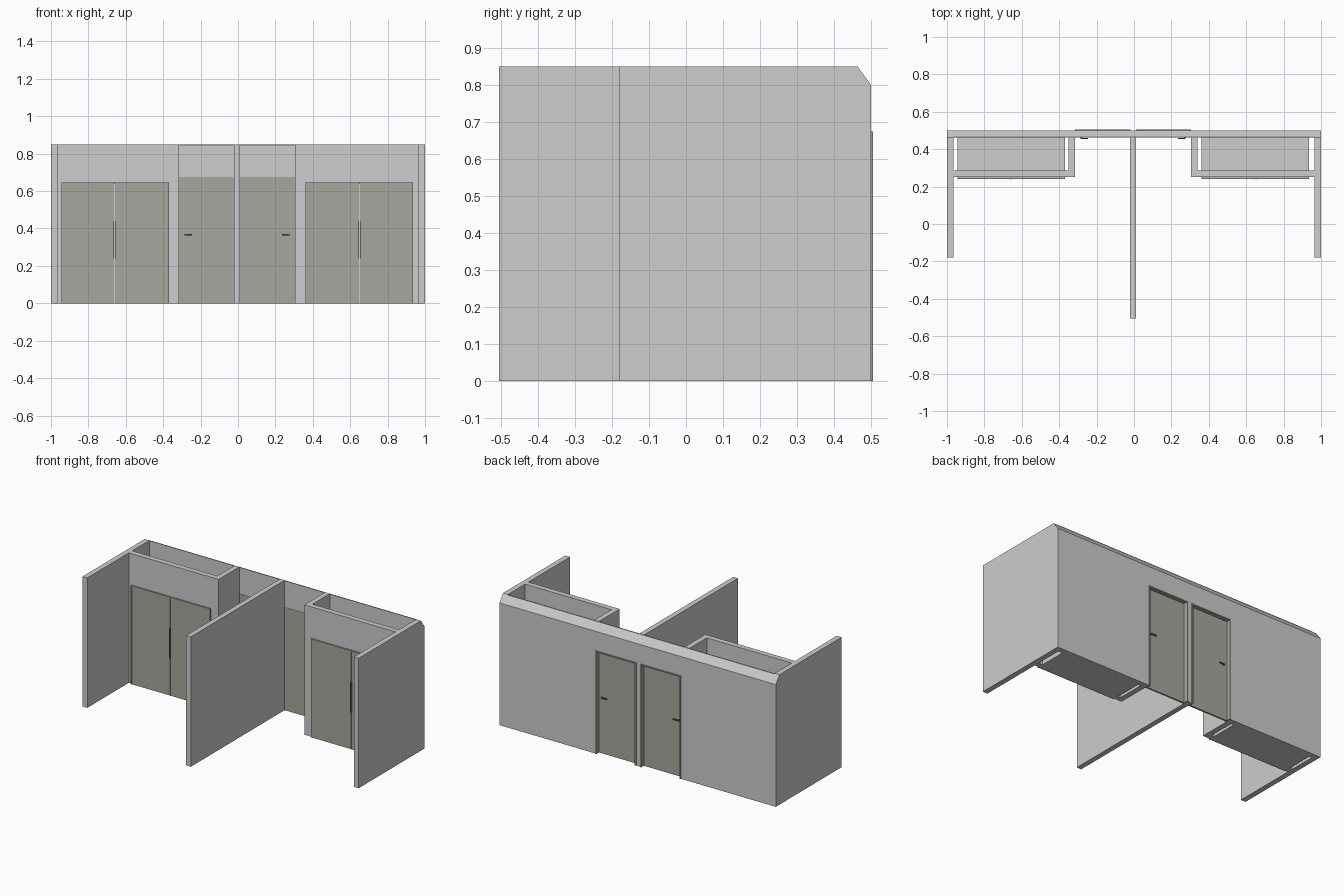
import bpy, bmesh

if "Cube" in bpy.data.objects:
    bpy.data.objects.remove(bpy.data.objects["Cube"])

H = 0.85          # wall height
AXIS = -0.005     # mirror line of the two rooms


def material(name, c):
    m = bpy.data.materials.new(name)
    m.diffuse_color = (*c, 1)
    m.use_nodes = True
    m.node_tree.nodes["Principled BSDF"].inputs["Base Color"].default_value = m.diffuse_color
    return m


WALL = material("wall grey", (0.61, 0.61, 0.61))
DOOR = material("door olive grey", (0.39, 0.39, 0.35))
METAL = material("handle dark grey", (0.10, 0.10, 0.09))


def prism(name, points, offset, mat):
    """Extrude a flat outline of 3D points by an offset vector."""
    bm = bmesh.new()
    face = bm.faces.new([bm.verts.new(p) for p in points])
    out = bmesh.ops.extrude_face_region(bm, geom=[face])
    verts = [g for g in out["geom"] if isinstance(g, bmesh.types.BMVert)]
    bmesh.ops.translate(bm, vec=offset, verts=verts)
    bmesh.ops.recalc_face_normals(bm, faces=bm.faces)
    me = bpy.data.meshes.new(name)
    bm.to_mesh(me)
    bm.free()
    me.materials.append(mat)
    ob = bpy.data.objects.new(name, me)
    bpy.context.collection.objects.link(ob)
    return ob


def box(name, x, y, z, mat):
    x, y, z = sorted(x), sorted(y), sorted(z)
    pts = [(x[0], y[0], z[0]), (x[1], y[0], z[0]), (x[1], y[1], z[0]), (x[0], y[1], z[0])]
    return prism(name, pts, (0, 0, z[1] - z[0]), mat)


def side_profile(name, y0, x0, x1):
    """Wall with the sloped top edge at the back."""
    pts = [(x0, y0, 0), (x0, 0.50, 0), (x0, 0.50, 0.80), (x0, 0.463, H), (x0, y0, H)]
    return prism(name, pts, (x1 - x0, 0, 0), WALL)


def frame(name, x, y, top, w, mat):
    """Door surround: one upside-down U outline in the xz plane."""
    a, b = sorted(x)
    pts = [(a, 0), (a, top), (b, top), (b, 0), (b - w, 0), (b - w, top - w), (a + w, top - w), (a + w, 0)]
    return prism(name, [(px, y[0], pz) for px, pz in pts], (0, y[1] - y[0], 0), mat)


# Main walls
back_wall = side_profile("back_wall", 0.465, -0.965, 0.965)
side_profile("left_wall", -0.18, -1.0, -0.965)
side_profile("right_wall", -0.18, 0.965, 1.0)
box("centre_wall", (-0.022, 0.012), (-0.505, 0.465), (0, H), WALL)

for side, s in (("left", -1), ("right", 1)):
    def X(*d):
        return [AXIS + s * v for v in d]

    # Closet partition, L-shaped in plan
    a, b = X(0.31, 0.345)
    e = s * 0.965
    plan = [(a, 0.25), (e, 0.25), (e, 0.285), (b, 0.285), (b, 0.465), (a, 0.465)]
    prism(side + "_closet_wall", [(x, y, 0) for x, y in plan], (0, 0, H), WALL)

    # Closet cabinet behind the doors
    box(side + "_closet_cabinet", X(0.365, 0.94), (0.249, 0.465), (0, 0.644), WALL)

    # Closet doors, surround and long pulls
    frame(side + "_closet_frame", X(0.365, 0.94), (0.24, 0.2495), 0.645, 0.006, DOOR)
    box(side + "_closet_inner_leaf", X(0.371, 0.652), (0.243, 0.2495), (0, 0.639), DOOR)
    box(side + "_closet_outer_leaf", X(0.658, 0.934), (0.243, 0.2495), (0, 0.639), DOOR)
    for n, p in (("inner", 0.649), ("outer", 0.658)):
        box(f"{side}_closet_{n}_pull", X(p, p + 0.003), (0.239, 0.243), (0.24, 0.44), METAL)

    # Doorway through the back wall
    x = X(0.015, 0.31)
    cutter = box(side + "_doorway_cutter", x, (0.44, 0.53), (-0.1, 0.672), WALL)
    cutter.hide_render = True
    cutter.hide_viewport = True
    cutter.display_type = 'WIRE'
    mod = back_wall.modifiers.new(side + "_doorway", 'BOOLEAN')
    mod.operation = 'DIFFERENCE'
    mod.solver = 'EXACT'
    mod.object = cutter

    # Room door, surround and lever handles on both faces
    frame(side + "_door_frame", x, (0.463, 0.505), 0.674, 0.008, DOOR)
    box(side + "_door_leaf", X(0.023, 0.302), (0.465, 0.476), (0, 0.666), DOOR)
    for n, y0, d in (("front", 0.465, -1), ("back", 0.476, 1)):
        box(f"{side}_{n}_lever", X(0.24, 0.28), (y0 + d * 0.006, y0 + d * 0.011), (0.362, 0.371), METAL)
        box(f"{side}_{n}_lever_stem", X(0.272, 0.28), (y0, y0 + d * 0.007), (0.362, 0.371), METAL)
